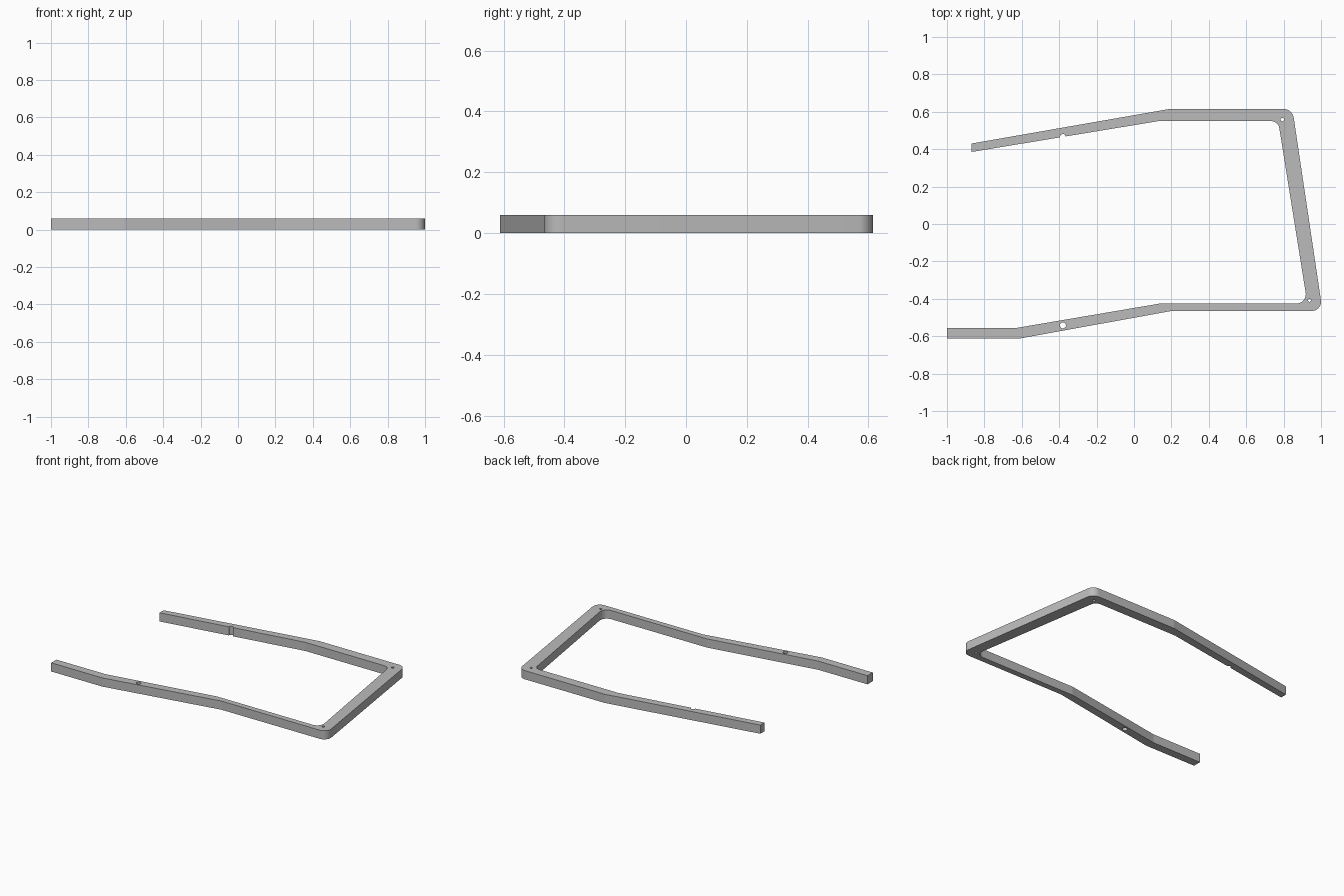
import bpy, bmesh
from math import radians, tan, sin, cos, pi
from mathutils import Vector

cube = bpy.data.objects.get("Cube")
if cube:
    bpy.data.objects.remove(cube, do_unlink=True)

HEIGHT = 0.06

# Outline corners: x, y, fillet radius
OUTLINE = [
    (-0.87, 0.385, 0), (0.13, 0.55, 0),
    (0.771, 0.55, 0.045), (0.927, -0.425, 0.05),
    (0.14, -0.425, 0), (-0.625, -0.555, 0),
    (-1, -0.555, 0), (-1, -0.612, 0),
    (-0.61, -0.612, 0), (0.2, -0.465, 0),
    (1.008, -0.465, 0.05), (0.847, 0.615, 0.055),
    (0.19, 0.615, 0), (-0.87, 0.43, 0),
]

# Round holes: x, y, radius
HOLES = [(0.793, 0.558, 0.009), (0.938, -0.408, 0.008), (-0.38, -0.542, 0.016)]

# Half-round notch in the first outline edge: place along the edge, radius
NOTCH_AT, NOTCH_RADIUS = 0.49, 0.015


def fillet(prev, corner, nxt, radius, steps=18):
    """Points of a round arc that replaces a sharp corner."""
    if not radius:
        return [corner]
    a, b = (prev - corner).normalized(), (nxt - corner).normalized()
    reach = radius / tan(a.angle(b) / 2)
    centre = corner + (a + b).normalized() * (radius ** 2 + reach ** 2) ** 0.5
    u = (corner + a * reach - centre).normalized()
    v = (corner + b * reach - centre).normalized()
    return [centre + u.slerp(v, i / steps).normalized() * radius
            for i in range(steps + 1)]


def notch(start, end, steps=24):
    """Half circle cut into the left side of an edge."""
    along = (end - start).normalized()
    inward = Vector((-along.y, along.x))
    centre = start.lerp(end, NOTCH_AT)
    return [centre + (inward * sin(pi * i / steps) - along * cos(pi * i / steps))
            * NOTCH_RADIUS for i in range(steps + 1)]


def rounded_outline(corners):
    pts = [Vector((x, y)) for x, y, _ in corners]
    result = []
    for i, (_, _, radius) in enumerate(corners):
        result += fillet(pts[i - 1], pts[i], pts[(i + 1) % len(pts)], radius)
        if i == 0:
            result += notch(pts[0], pts[1])
    return result


def circle(x, y, radius, steps=48):
    return [Vector((x + radius * cos(2 * pi * i / steps),
                    y + radius * sin(2 * pi * i / steps))) for i in range(steps)]


# Bent frame: walls along the outline and each hole, then both caps
bm = bmesh.new()
rims = {0: [], HEIGHT: []}
for loop in [rounded_outline(OUTLINE)] + [circle(*hole) for hole in HOLES]:
    low, high = ([bm.verts.new((p.x, p.y, z)) for p in loop] for z in rims)
    for i in range(len(loop)):
        bm.faces.new((low[i - 1], low[i], high[i], high[i - 1]))
        rims[0].append(bm.edges.get((low[i - 1], low[i])))
        rims[HEIGHT].append(bm.edges.get((high[i - 1], high[i])))
for rim in rims.values():
    bmesh.ops.triangle_fill(bm, edges=rim, use_beauty=True, normal=(0, 0, 1))
bmesh.ops.recalc_face_normals(bm, faces=bm.faces)
mesh = bpy.data.meshes.new("bent_frame")
bm.to_mesh(mesh)
bm.free()
frame = bpy.data.objects.new("bent_frame", mesh)
bpy.context.collection.objects.link(frame)

# Grey finish
grey = bpy.data.materials.new("plain grey")
grey.use_nodes = True
grey.diffuse_color = (0.5, 0.5, 0.5, 1)
grey.node_tree.nodes["Principled BSDF"].inputs["Base Color"].default_value = (0.5, 0.5, 0.5, 1)
mesh.materials.append(grey)

# Smooth fillets, crisp bends
bpy.ops.object.select_all(action="DESELECT")
bpy.context.view_layer.objects.active = frame
frame.select_set(True)
bpy.ops.object.shade_smooth_by_angle(angle=radians(9))
